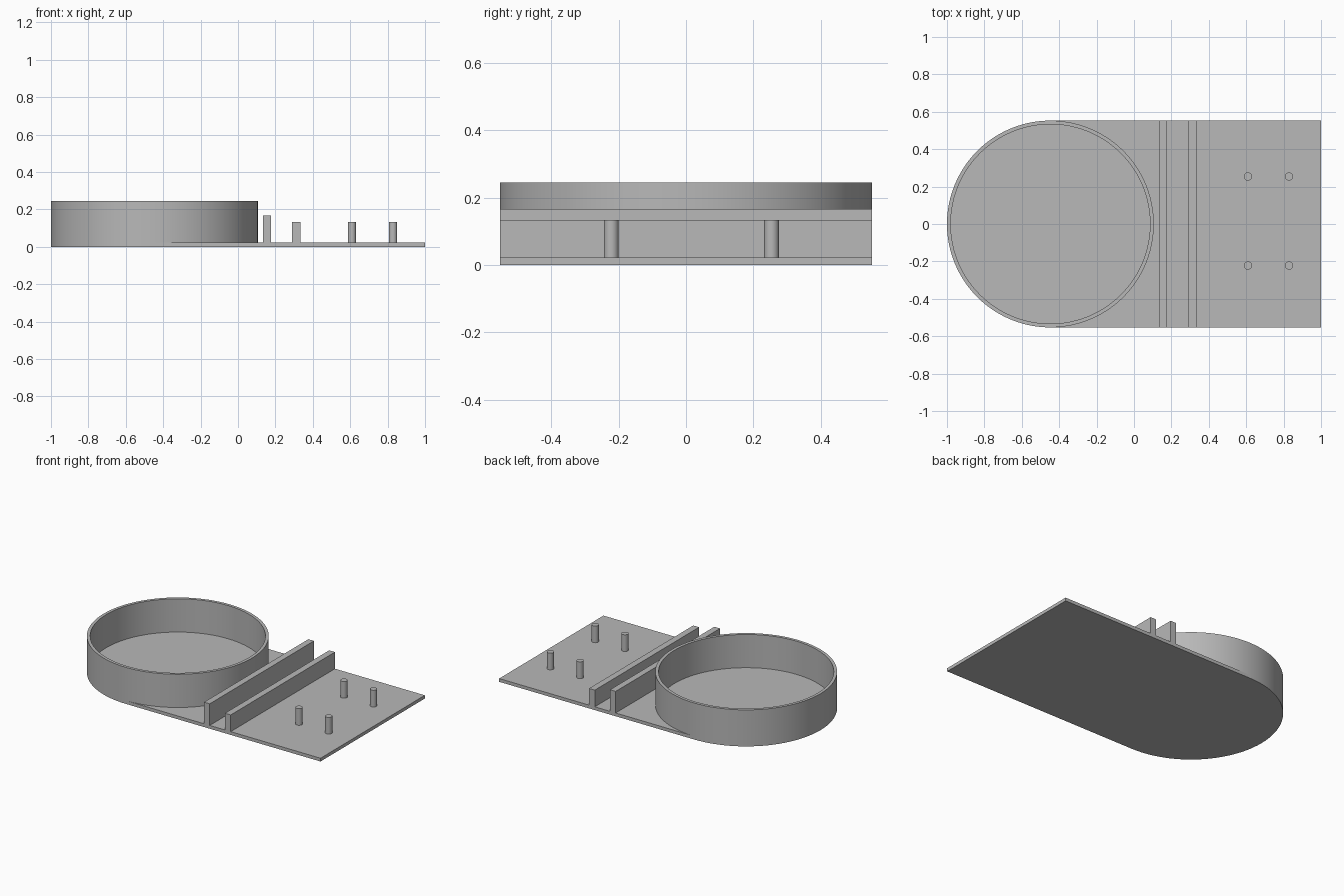
import bpy, bmesh, math
from mathutils import Matrix, Vector

if "Cube" in bpy.data.objects:
    bpy.data.objects.remove(bpy.data.objects["Cube"], do_unlink=True)

R, WALL, THICK, RIM = 0.553, 0.02, 0.022, 0.245
CX = R - 1
SEGS = 96

grey = bpy.data.materials.new("plain grey")
grey.use_nodes = True
colour = (0.48, 0.48, 0.48, 1)
grey.diffuse_color = colour
grey.node_tree.nodes["Principled BSDF"].inputs["Base Color"].default_value = colour


def finish(name, bm, smooth=False):
    bmesh.ops.recalc_face_normals(bm, faces=bm.faces)
    mesh = bpy.data.meshes.new(name)
    bm.to_mesh(mesh)
    bm.free()
    mesh.materials.append(grey)
    obj = bpy.data.objects.new(name, mesh)
    bpy.context.collection.objects.link(obj)
    if smooth:
        bpy.ops.object.select_all(action="DESELECT")
        obj.select_set(True)
        bpy.context.view_layer.objects.active = obj
        bpy.ops.object.shade_smooth_by_angle(angle=math.radians(30))


def ring_points(radius, z):
    return [(CX + radius * math.cos(math.tau * i / SEGS),
             radius * math.sin(math.tau * i / SEGS), z) for i in range(SEGS)]


# Round open tray: floor, outer wall, rim and inner wall
bm = bmesh.new()
profile = [(R, 0), (R, RIM), (R - WALL, RIM), (R - WALL, THICK)]
loops = [[bm.verts.new(p) for p in ring_points(r, z)] for r, z in profile]
for low, high in zip(loops, loops[1:]):
    for i in range(SEGS):
        j = (i + 1) % SEGS
        bm.faces.new((low[i], low[j], high[j], high[i]))
bm.faces.new(loops[0])
bm.faces.new(loops[-1])
finish("round_tray", bm, True)

# Flat plate whose near end wraps around the tray
bm = bmesh.new()
arc = ring_points(R, 0)
half = arc[-SEGS // 4:] + arc[:SEGS // 4 + 1]
outline = half + [(1, R, 0), (1, -R, 0)]
face = bm.faces.new([bm.verts.new(p) for p in outline])
top = bmesh.ops.extrude_face_region(bm, geom=[face])["geom"]
bmesh.ops.translate(bm, vec=(0, 0, THICK),
                    verts=[g for g in top if isinstance(g, bmesh.types.BMVert)])
finish("base_plate", bm)

# Two upright walls across the plate
for name, x0, x1, z1 in (("tall_divider", 0.135, 0.177, 0.167),
                         ("short_divider", 0.29, 0.333, 0.134)):
    bm = bmesh.new()
    size = Vector((x1 - x0, 2 * R, z1 - THICK))
    centre = Vector(((x0 + x1) / 2, 0, (z1 + THICK) / 2))
    bmesh.ops.create_cube(bm, size=1,
                          matrix=Matrix.Translation(centre) @ Matrix.Diagonal(size).to_4x4())
    finish(name, bm)

# Four mounting pegs
PEG_TOP = 0.134
for x, column in ((0.609, "inner"), (0.829, "outer")):
    for y, row in ((-0.222, "front"), (0.254, "back")):
        bm = bmesh.new()
        bmesh.ops.create_cone(bm, cap_ends=True, segments=32, radius1=0.022, radius2=0.022,
                              depth=PEG_TOP - THICK,
                              matrix=Matrix.Translation((x, y, (PEG_TOP + THICK) / 2)))
        finish(f"{row}_{column}_peg", bm, True)
